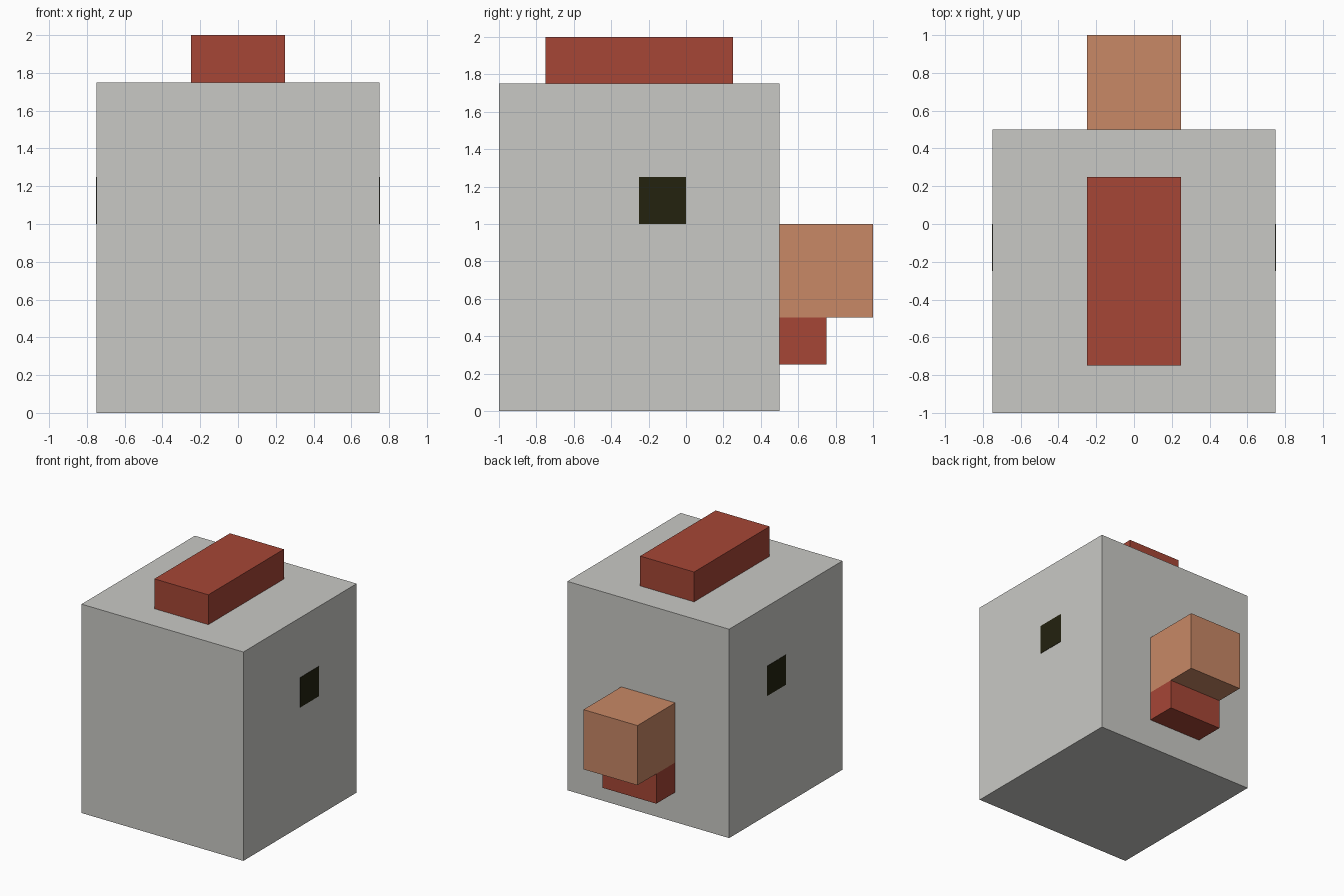
import bpy

if "Cube" in bpy.data.objects:
    bpy.data.objects.remove(bpy.data.objects["Cube"])


def material(name, rgb):
    """Flat material from 0-255 sRGB values, stored as linear."""
    def lin(c):
        c /= 255
        return c / 12.92 if c <= 0.04045 else ((c + 0.055) / 1.055) ** 2.4
    m = bpy.data.materials.new(name)
    m.diffuse_color = (*[lin(c) for c in rgb], 1)
    m.use_nodes = True
    m.node_tree.nodes["Principled BSDF"].inputs["Base Color"].default_value = m.diffuse_color
    return m


def box(name, x, y, z, mat):
    """Box spanning the given (min, max) range on each axis."""
    spans = (x, y, z)
    bpy.ops.mesh.primitive_cube_add(size=1)
    ob = bpy.context.object
    ob.name = name
    ob.location = [(a + b) / 2 for a, b in spans]
    ob.scale = [b - a for a, b in spans]
    bpy.ops.object.transform_apply(location=True, rotation=False, scale=True)
    ob.data.materials.append(mat)
    return ob


grey = material("pale grey", (201, 201, 197))
red = material("brick red", (166, 70, 54))
orange = material("soft orange", (200, 136, 102))
dark = material("eye black", (35, 34, 15))

# Head block, with comb on top, beak and wattle on the +y side
box("head", (-0.75, 0.75), (-1, 0.5), (0, 1.75), grey)
box("comb", (-0.25, 0.25), (-0.75, 0.25), (1.75, 2), red)
box("beak", (-0.25, 0.25), (0.5, 1), (0.5, 1), orange)
box("wattle", (-0.25, 0.25), (0.5, 0.75), (0.25, 0.5), red)

# Eyes: thin plates on both sides
for side, s in (("right", 1), ("left", -1)):
    xs = sorted((s * 0.748, s * 0.753))
    box(side + "_eye", xs, (-0.25, 0), (1, 1.25), dark)
